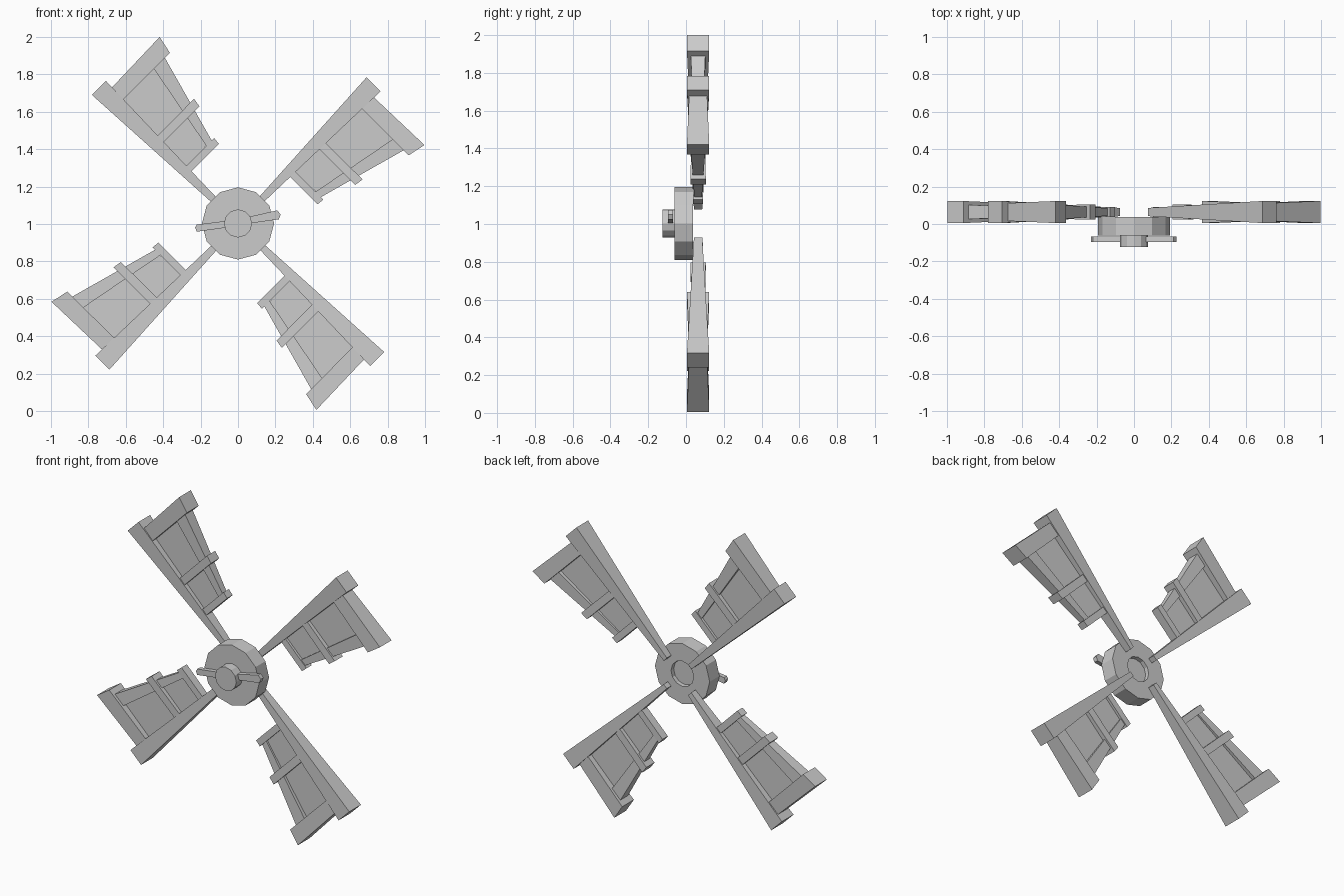
import bpy, bmesh, math

cube = bpy.data.objects.get("Cube")
if cube:
    bpy.data.objects.remove(cube, do_unlink=True)

HUB_Z = 1.003     # height of the turning axis
SAIL_Y = 0.064    # middle plane of the sails

grey = bpy.data.materials.new("plain_grey")
grey.diffuse_color = (0.6, 0.6, 0.6, 1)
grey.use_nodes = True
grey.node_tree.nodes["Principled BSDF"].inputs["Base Color"].default_value = (0.6, 0.6, 0.6, 1)


def finish(name, bm):
    bmesh.ops.recalc_face_normals(bm, faces=bm.faces)
    mesh = bpy.data.meshes.new(name)
    bm.to_mesh(mesh)
    bm.free()
    mesh.materials.append(grey)
    obj = bpy.data.objects.new(name, mesh)
    bpy.context.collection.objects.link(obj)
    return obj


def slab(name, outline, depths, y, turn=0.0):
    """Solid from an (x, z) outline about the hub, with a half depth per corner."""
    bm = bmesh.new()
    c, s = math.cos(turn), math.sin(turn)
    rings = []
    for side in (-1, 1):
        rings.append([bm.verts.new((x * c - z * s, y + side * d, HUB_Z + x * s + z * c))
                      for (x, z), d in zip(outline, depths)])
    front, back = rings
    bm.faces.new(front)
    bm.faces.new(back[::-1])
    n = len(outline)
    for i in range(n):
        j = (i + 1) % n
        bm.faces.new((front[i], front[j], back[j], back[i]))
    return finish(name, bm)


def lathe(name, profile, sides=12):
    """Faceted turned part about the y axis from (radius, y) points."""
    bm = bmesh.new()
    rings = []
    for r, y in profile:
        rings.append([bm.verts.new((r * math.sin(a), y, HUB_Z + r * math.cos(a)))
                      for a in (2 * math.pi * k / sides for k in range(sides))])
    for a, b in zip(rings, rings[1:]):
        for i in range(sides):
            j = (i + 1) % sides
            bm.faces.new((a[i], a[j], b[j], b[i]))
    bm.faces.new(rings[0])
    bm.faces.new(rings[-1])
    return finish(name, bm)


# Hub with a shallow socket in its back, and the front boss
lathe("hub", [(0.193, -0.062), (0.193, 0.037), (0.08, 0.037), (0.08, 0.01)])
lathe("boss", [(0.075, -0.124), (0.075, -0.055)])

# Thin handles either side of the boss
slab("handle_left", [(0.06, 0.036), (0.21, 0.07), (0.228, 0.048), (0.218, 0.022), (0.06, 0.0)],
     [0.014] * 5, -0.082)
slab("handle_right", [(-0.06, 0.014), (-0.22, -0.006), (-0.23, -0.022), (-0.22, -0.044), (-0.06, -0.022)],
     [0.014] * 5, -0.082)

# Parts of one sail: outline, half depth at the first two and last two corners
PARTS = {
    "spar": ([(0.075, 0.099), (0.096, 0.075), (0.762, 0.706), (0.687, 0.781)], 0.022, 0.059),
    "end_beam": ([(0.71, 0.69), (0.645, 0.63), (0.912, 0.364), (0.997, 0.419)], 0.047, 0.059),
    "middle_bar": ([(0.455, 0.444), (0.42, 0.411), (0.626, 0.206), (0.666, 0.235)], 0.035, 0.041),
    "inner_bar": ([(0.302, 0.283), (0.273, 0.254), (0.425, 0.102), (0.457, 0.128)], 0.026, 0.027),
    "outer_rail": ([(0.41, 0.166), (0.437, 0.137), (0.905, 0.402), (0.846, 0.463)], 0.02, 0.039),
    "panel": ([(0.29, 0.27), (0.43, 0.16), (0.86, 0.43), (0.67, 0.62)], 0.01, 0.014),
}

# Four sails, a quarter turn apart
for k in range(4):
    for part, (outline, start, end) in PARTS.items():
        slab(f"sail_{k + 1}_{part}", outline, [start, start, end, end], SAIL_Y, k * math.pi / 2)
